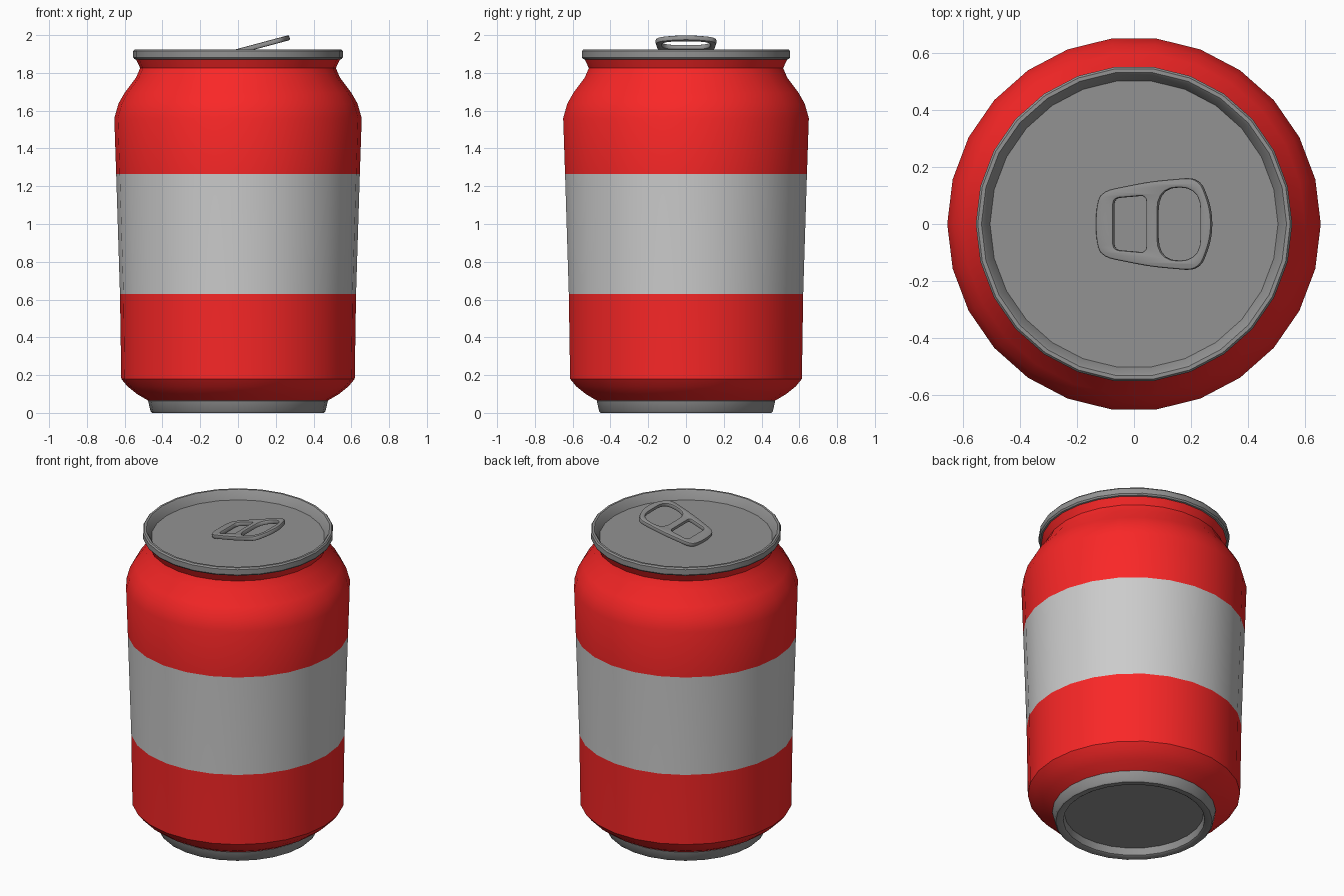
import bpy, bmesh
from math import sin, cos, pi, radians
from mathutils import Vector

if "Cube" in bpy.data.objects:
    bpy.data.objects.remove(bpy.data.objects["Cube"])

SIDES = 26


def material(name, rgb):
    m = bpy.data.materials.new(name)
    m.diffuse_color = (*rgb, 1)
    m.use_nodes = True
    m.node_tree.nodes["Principled BSDF"].inputs["Base Color"].default_value = m.diffuse_color
    return m


red = material("red_paint", (0.95, 0.02, 0.02))
silver = material("light_grey", (0.72, 0.72, 0.72))
dark = material("dark_metal", (0.29, 0.29, 0.29))


def smooth(ob, angle):
    bpy.ops.object.select_all(action='DESELECT')
    ob.select_set(True)
    bpy.context.view_layer.objects.active = ob
    bpy.ops.object.shade_smooth_by_angle(angle=radians(angle))


def lathe(name, profile, mats, cap_start=False, cap_end=False, pick=None):
    """Spin (radius, z) points, listed bottom-up on the outside, about z."""
    bm = bmesh.new()
    rings = [[bm.verts.new((r * cos(2 * pi * j / SIDES), r * sin(2 * pi * j / SIDES), z))
              for j in range(SIDES)] for r, z in profile]
    for lo, hi in zip(rings, rings[1:]):
        for j in range(SIDES):
            k = (j + 1) % SIDES
            f = bm.faces.new((lo[j], lo[k], hi[k], hi[j]))
            if pick:
                f.material_index = pick(f.calc_center_median().z)
    if cap_start:
        bm.faces.new(rings[0][::-1])
    if cap_end:
        bm.faces.new(rings[-1])
    me = bpy.data.meshes.new(name)
    bm.to_mesh(me)
    bm.free()
    ob = bpy.data.objects.new(name, me)
    bpy.context.collection.objects.link(ob)
    for m in mats:
        me.materials.append(m)
    smooth(ob, 35)
    return ob


# Painted body with a plain band round the middle
lathe("can_body",
      [(0.47, 0.062), (0.535, 0.10), (0.585, 0.14), (0.618, 0.18), (0.625, 0.63),
       (0.645, 1.265), (0.655, 1.56), (0.633, 1.637), (0.60, 1.695),
       (0.54, 1.775), (0.518, 1.825), (0.54, 1.872)],
      [red, silver], pick=lambda z: 1 if 0.63 < z < 1.265 else 0)

# Base ring with recessed bottom
lathe("base", [(0.405, 0.05), (0.412, 0.006), (0.422, 0.0), (0.455, 0.0),
               (0.463, 0.008), (0.476, 0.064), (0.465, 0.068)],
      [dark], cap_start=True)

# Lid with raised rim
lathe("lid", [(0.53, 1.868), (0.548, 1.873), (0.555, 1.882), (0.555, 1.915),
              (0.548, 1.924), (0.535, 1.924), (0.527, 1.916), (0.505, 1.87)],
      [dark], cap_end=True)


def rounded(half, radius, steps=5):
    """Mirror the +y corner points across x and round every corner."""
    pts = [Vector(p) for p in half] + [Vector((x, -y)) for x, y in reversed(half)]
    out = []
    for i, p in enumerate(pts):
        ends = []
        for q in (pts[i - 1], pts[(i + 1) % len(pts)]):
            d = q - p
            ends.append(p + d.normalized() * min(radius, d.length * 0.48))
        a, b = ends
        for s in range(steps + 1):
            t = s / steps
            out.append(a * (1 - t) ** 2 + p * 2 * t * (1 - t) + b * t * t)
    return out


# Pull tab: tilted plate with two holes
TILT = radians(15)
cu = bpy.data.curves.new("pull_tab", 'CURVE')
cu.dimensions = '2D'
cu.fill_mode = 'BOTH'
cu.extrude, cu.bevel_depth, cu.offset, cu.bevel_resolution = 0.0065, 0.007, -0.007, 1
loops = [rounded([(-0.132, 0.05), (-0.115, 0.115), (0.06, 0.15), (0.23, 0.165), (0.273, 0.05)], 0.05),
         rounded([(-0.07, 0.09), (0.045, 0.10)], 0.022),
         rounded([(0.085, 0.128), (0.235, 0.128)], 0.08)]
for pts in loops:
    sp = cu.splines.new('POLY')
    sp.points.add(len(pts) - 1)
    for sp_pt, p in zip(sp.points, pts):
        sp_pt.co = (p.x / cos(TILT), p.y, 0, 1)
    sp.use_cyclic_u = True
tab = bpy.data.objects.new("pull_tab", cu)
bpy.context.collection.objects.link(tab)
tab.location = (0, 0, 1.914)
tab.rotation_euler = (0, -TILT, 0)
cu.materials.append(dark)
bpy.ops.object.select_all(action='DESELECT')
tab.select_set(True)
bpy.context.view_layer.objects.active = tab
bpy.ops.object.convert(target='MESH')
tab = bpy.context.view_layer.objects.active
bm = bmesh.new()
bm.from_mesh(tab.data)
bmesh.ops.remove_doubles(bm, verts=bm.verts, dist=0.0005)
bmesh.ops.recalc_face_normals(bm, faces=bm.faces)
bm.to_mesh(tab.data)
bm.free()
smooth(tab, 40)
